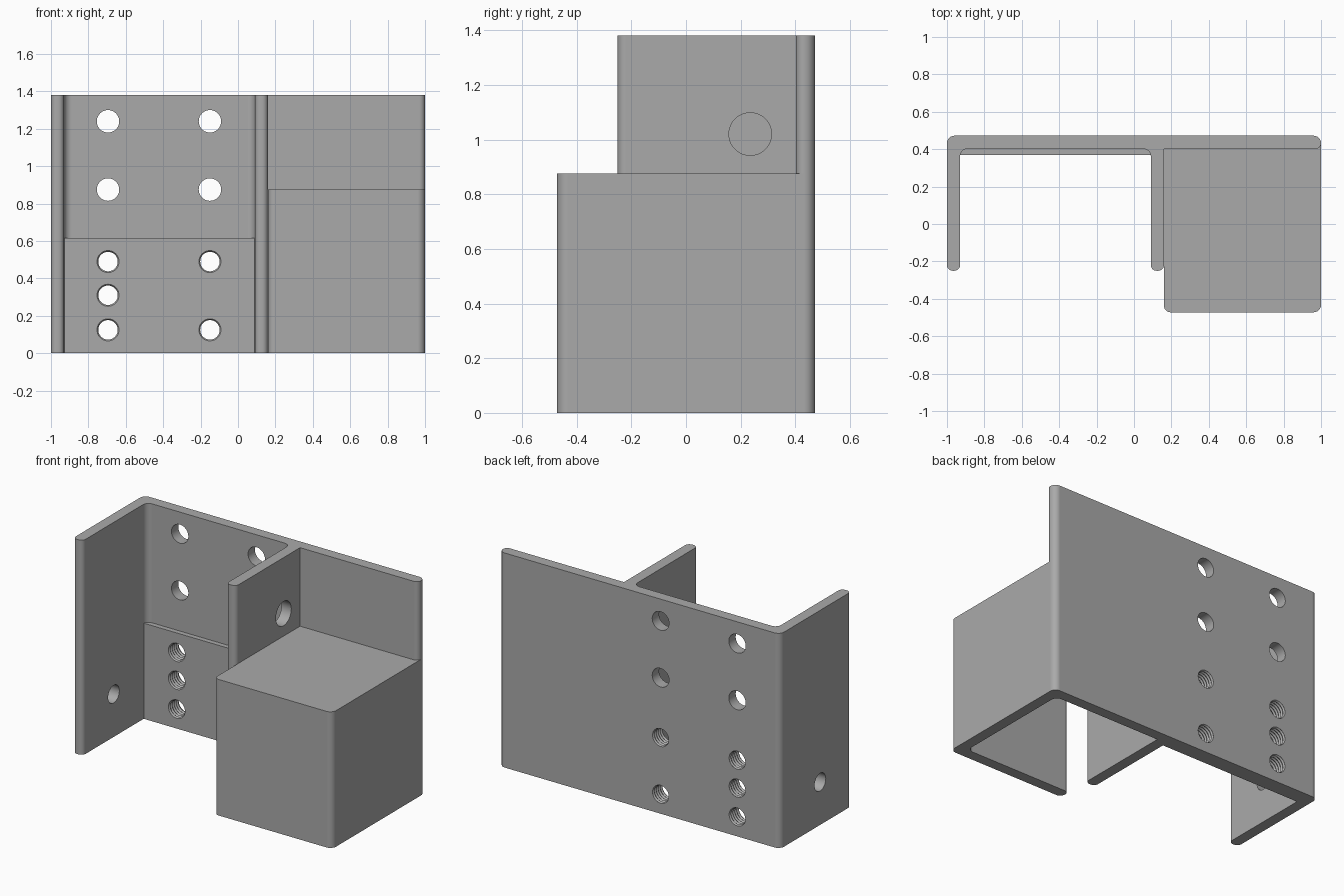
import bpy, bmesh, math
from mathutils import Vector, Matrix

cube = bpy.data.objects.get("Cube")
if cube:
    bpy.data.objects.remove(cube, do_unlink=True)

steel = bpy.data.materials.new("plain_grey")
steel.use_nodes = True
GREY = (0.4, 0.4, 0.4, 1)
steel.diffuse_color = GREY
steel.node_tree.nodes["Principled BSDF"].inputs["Base Color"].default_value = GREY

H, T = 1.38, 0.07             # overall height, wall thickness
BACK, FRONT = 0.472, -0.472
PLATE = BACK - T              # front face of the back plate
BOX_TOP = 0.875


def make_object(name, bm):
    bmesh.ops.recalc_face_normals(bm, faces=bm.faces)
    mesh = bpy.data.meshes.new(name)
    bm.to_mesh(mesh)
    bm.free()
    mesh.materials.append(steel)
    obj = bpy.data.objects.new(name, mesh)
    bpy.context.collection.objects.link(obj)
    return obj


def rounded(corners, steps=6):
    """Outline from (x, y, radius) right-angle corners."""
    out = []
    for i, (x, y, r) in enumerate(corners):
        p = Vector((x, y))
        if r == 0:
            out.append(p)
            continue
        a = (Vector(corners[i - 1][:2]) - p).normalized()
        b = (Vector(corners[(i + 1) % len(corners)][:2]) - p).normalized()
        for k in range(steps + 1):
            t = k / steps * math.pi / 2
            out.append(p + a * r * (1 - math.sin(t)) + b * r * (1 - math.cos(t)))
    return out


def prism(name, corners, z0, z1):
    bm = bmesh.new()
    face = bm.faces.new([bm.verts.new((p.x, p.y, z0)) for p in rounded(corners)])
    top = bmesh.ops.extrude_face_region(bm, geom=[face])["geom"]
    bmesh.ops.translate(bm, vec=(0, 0, z1 - z0),
                        verts=[v for v in top if isinstance(v, bmesh.types.BMVert)])
    return make_object(name, bm)


def drill(bm, centre, axis, r, length, grooves=0, sides=40):
    """Add a plain or ridged round cutter."""
    n = max(1, grooves * 2)
    turn = Vector((0, 0, 1)).rotation_difference(Vector(axis)).to_matrix()
    rings = []
    for i in range(n + 1):
        rad = r + (0.007 if i % 2 else 0) if grooves else r
        z = (i / n - 0.5) * length
        rings.append([bm.verts.new(Vector(centre) + turn @ Vector(
            (rad * math.cos(k * math.tau / sides), rad * math.sin(k * math.tau / sides), z)))
            for k in range(sides)])
    for lo, hi in zip(rings, rings[1:]):
        for k in range(sides):
            j = (k + 1) % sides
            bm.faces.new((lo[k], lo[j], hi[j], hi[k]))
    bm.faces.new(rings[0][::-1])
    bm.faces.new(rings[-1])


# Full-height bracket: back plate with two flanges
bracket = prism("bracket", [
    (-1, BACK, 0.04), (-1, -0.25, 0.03), (-1 + T, -0.25, 0.03), (-1 + T, PLATE, 0.04),
    (0.09, PLATE, 0.04), (0.09, -0.25, 0.03), (0.16, -0.25, 0.03), (0.16, PLATE, 0),
    (1, PLATE, 0.03), (1, BACK, 0.04)], 0, H)

# Thickened pad on the lower part of the back plate
pad = prism("lower_pad", [(-0.95, 0.42, 0), (-0.95, 0.37, 0),
                          (0.11, 0.37, 0), (0.11, 0.42, 0)], 0, 0.615)

# Box: side and front walls, open below, with a flat lid
walls = prism("box_walls", [
    (1, 0.432, 0), (1, FRONT, 0.04), (0.16, FRONT, 0.035), (0.16, FRONT + T, 0.03),
    (1 - T, FRONT + T, 0.04), (1 - T, PLATE, 0.04), (0.8, PLATE, 0), (0.8, 0.432, 0)],
    0, BOX_TOP - T / 2)
lid = prism("box_lid", [(0.16, 0.432, 0), (0.16, FRONT, 0.035),
                        (1, FRONT, 0.04), (1, 0.432, 0)], BOX_TOP - T, BOX_TOP)

# Holes in the back plate and the flanges
bm = bmesh.new()
for x in (-0.695, -0.15):
    for z in (1.24, BOX_TOP):
        drill(bm, (x, 0.42, z), (0, 1, 0), 0.06, 0.3)
for x, z in ((-0.695, 0.49), (-0.695, 0.31), (-0.695, 0.125), (-0.15, 0.49), (-0.15, 0.125)):
    drill(bm, (x, 0.42, z), (0, 1, 0), 0.052, 0.2, grooves=10)
drill(bm, (0.125, 0.235, 1.02), (1, 0, 0), 0.078, 0.2)
drill(bm, (-0.965, 0.065, 0.275), (1, 0, 0), 0.057, 0.2)
cutter = make_object("hole_cutter", bm)
cutter.hide_render = True


def apply_modifier(obj, mod):
    bpy.context.view_layer.objects.active = obj
    bpy.ops.object.modifier_apply(modifier=mod.name)


for obj in (bracket, pad):
    cut = obj.modifiers.new("holes", "BOOLEAN")
    cut.operation, cut.solver, cut.object = "DIFFERENCE", "EXACT", cutter
    apply_modifier(obj, cut)
bpy.data.objects.remove(cutter, do_unlink=True)

# Smooth rounds with crisp edges
for obj in (bracket, pad, walls, lid):
    bpy.ops.object.select_all(action="DESELECT")
    obj.select_set(True)
    bpy.context.view_layer.objects.active = obj
    bpy.ops.object.shade_smooth_by_angle(angle=math.radians(30))
    weighted = obj.modifiers.new("weighted_normals", "WEIGHTED_NORMAL")
    weighted.keep_sharp = True
